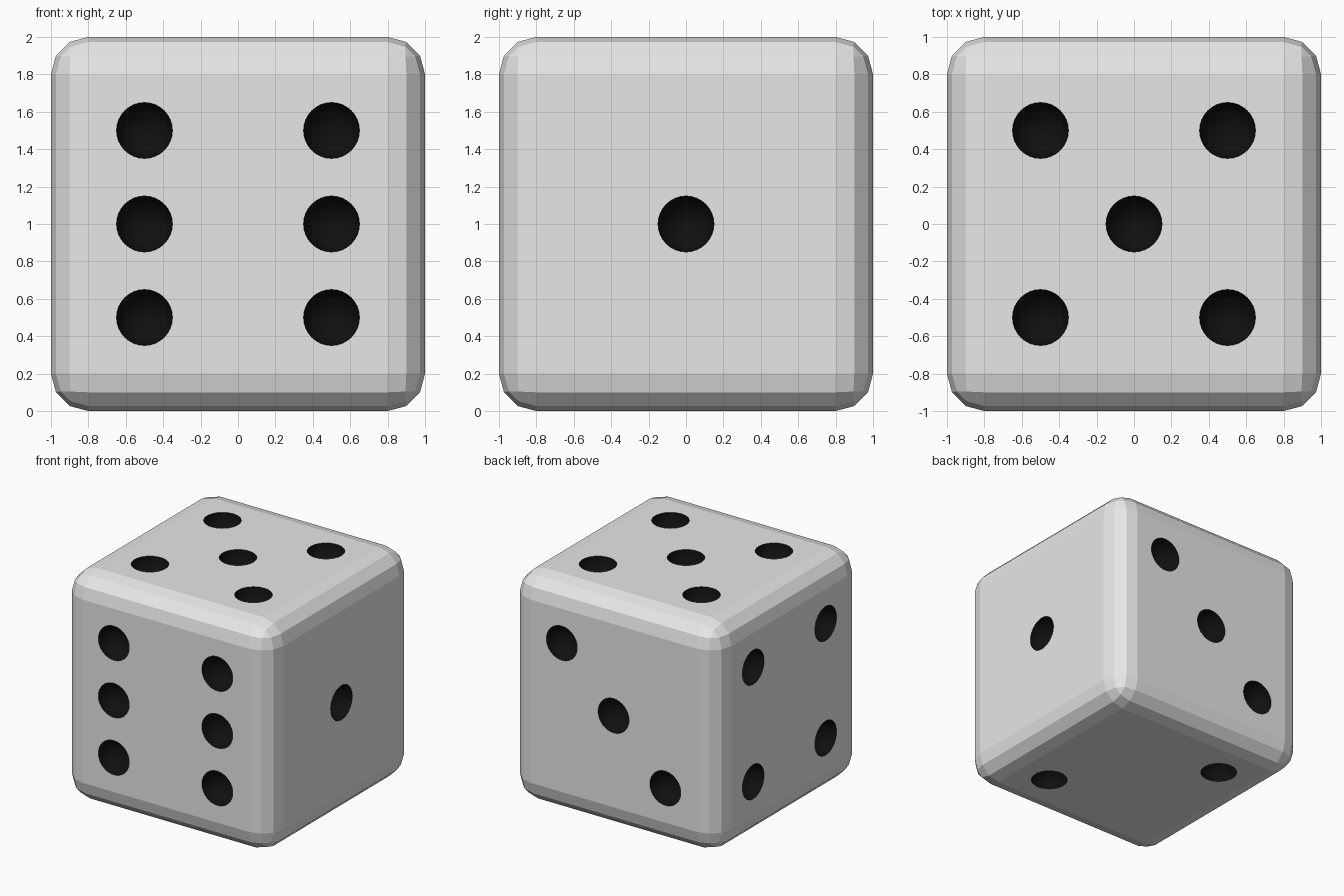
import bpy, bmesh
from mathutils import Vector, Matrix

if "Cube" in bpy.data.objects:
    bpy.data.objects.remove(bpy.data.objects["Cube"])

PIP_R = 0.15
CENTRE = Vector((0, 0, 1))


def material(name, rgb):
    m = bpy.data.materials.new(name)
    m.diffuse_color = (*rgb, 1)
    m.use_nodes = True
    m.node_tree.nodes["Principled BSDF"].inputs["Base Color"].default_value = m.diffuse_color
    return m


def mesh_object(name, bm, *mats):
    me = bpy.data.meshes.new(name)
    bm.to_mesh(me)
    bm.free()
    for m in mats:
        me.materials.append(m)
    ob = bpy.data.objects.new(name, me)
    bpy.context.collection.objects.link(ob)
    return ob


white = material("off_white", (0.8, 0.8, 0.8))
black = material("pip_black", (0.005, 0.005, 0.005))

# Rounded cube body
bm = bmesh.new()
bmesh.ops.create_cube(bm, size=2, matrix=Matrix.Translation(CENTRE))
bmesh.ops.bevel(bm, geom=bm.edges[:], offset=0.2, segments=3, profile=0.5,
                affect='EDGES', clamp_overlap=True)
bmesh.ops.recalc_face_normals(bm, faces=bm.faces[:])
die = mesh_object("die_body", bm, white, black)

# Pip layout per face: normal, first axis, second axis, positions
X, Y, Z = Vector((1, 0, 0)), Vector((0, 1, 0)), Vector((0, 0, 1))
h = 0.5
four = [(a, b) for a in (-h, h) for b in (-h, h)]
layout = [
    (-Y, X, Z, [(a, b) for a in (-h, h) for b in (-h, 0, h)]),  # front: six
    (X, Y, Z, [(0, 0)]),                                        # right: one
    (Z, X, Y, four + [(0, 0)]),                                 # top: five
    (-X, Y, Z, four),                                           # left: four
    (Y, X, Z, [(h, h), (0, 0), (-h, -h)]),                      # back: three
    (-Z, X, Y, [(h, -h), (-h, h)]),                             # bottom: two
]

# Spherical cutters, one per pip
bm = bmesh.new()
for n, u, v, spots in layout:
    turn = n.to_track_quat('Z', 'Y').to_matrix().to_4x4()
    for a, b in spots:
        pos = CENTRE + n + u * a + v * b
        bmesh.ops.create_uvsphere(bm, u_segments=32, v_segments=17, radius=PIP_R,
                                  matrix=Matrix.Translation(pos) @ turn)
cutter = mesh_object("pip_cutter", bm, black)
cutter.hide_render = True

# Cut the dimples and bake the result
mod = die.modifiers.new("pips", 'BOOLEAN')
mod.operation = 'DIFFERENCE'
mod.solver = 'EXACT'
mod.object = cutter
bpy.context.view_layer.update()
cut = bpy.data.meshes.new_from_object(die.evaluated_get(bpy.context.evaluated_depsgraph_get()))
die.modifiers.clear()
die.data = cut
cut.name = "die_body"
bpy.data.objects.remove(cutter)
cut.materials.clear()
cut.materials.append(white)
cut.materials.append(black)

# Dimple faces lie below the flat sides and face the pip centre
pips = [(CENTRE + n + u * a + v * b, n) for n, u, v, s in layout for a, b in s]
for f in cut.polygons:
    c = f.center
    dent = any((c - p).length < PIP_R + 0.005 and (c - p).dot(n) < -0.001 for p, n in pips)
    f.material_index = 1 if dent else 0
    f.use_smooth = dent
